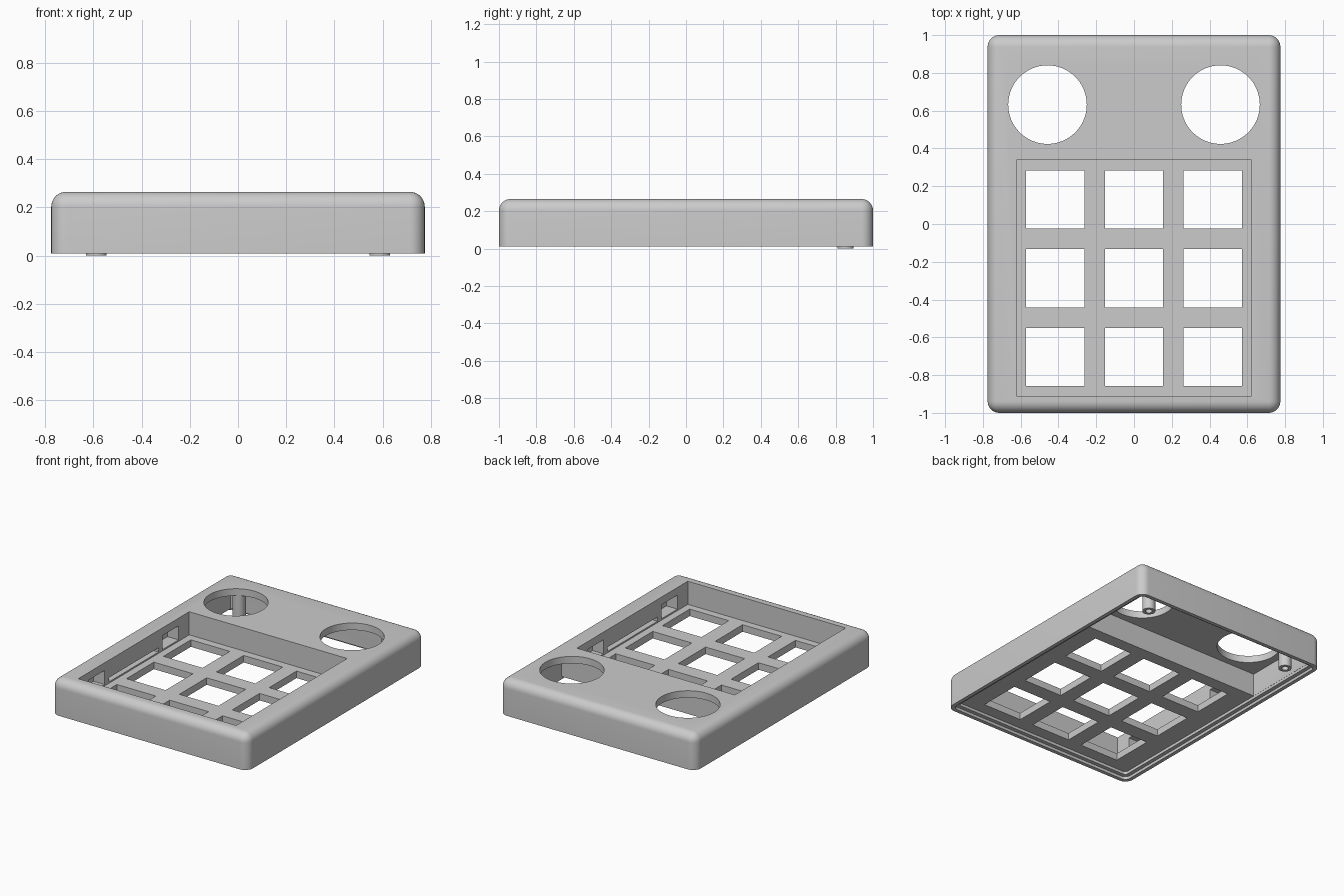
import bpy, bmesh, math
from mathutils import Matrix

old = bpy.data.objects.get("Cube")
if old:
    bpy.data.objects.remove(old, do_unlink=True)

grey = bpy.data.materials.new("matte_grey")
grey.use_nodes = True
grey.diffuse_color = (0.6, 0.6, 0.6, 1)
grey.node_tree.nodes["Principled BSDF"].inputs["Base Color"].default_value = (0.6, 0.6, 0.6, 1)


def finish(bm, name):
    mesh = bpy.data.meshes.new(name)
    bm.to_mesh(mesh)
    bm.free()
    mesh.materials.append(grey)
    obj = bpy.data.objects.new(name, mesh)
    bpy.context.collection.objects.link(obj)
    return obj


def box(name, x, y, z, radius=0, round_top=False):
    """Box from (low, high) ranges, with optional rounded edges."""
    bm = bmesh.new()
    bmesh.ops.create_cube(bm, size=1)
    for v in bm.verts:
        v.co = [r[0] if c < 0 else r[1] for c, r in zip(v.co, (x, y, z))]
    if radius:
        def wanted(e):
            upright = abs(e.verts[0].co.z - e.verts[1].co.z) > 0.001
            top = min(v.co.z for v in e.verts) > z[1] - 0.001
            return upright or (round_top and top)
        bmesh.ops.bevel(bm, geom=[e for e in bm.edges if wanted(e)], offset=radius,
                        segments=8, profile=0.5, affect='EDGES')
    return finish(bm, name)


def cylinder(name, x, y, z, radius, sides=64):
    bm = bmesh.new()
    bmesh.ops.create_cone(bm, cap_ends=True, segments=sides, radius1=radius, radius2=radius,
                          depth=z[1] - z[0],
                          matrix=Matrix.Translation((x, y, (z[0] + z[1]) / 2)))
    return finish(bm, name)


def cut(target, cutters):
    """Subtract each cutter, bake the result and remove the cutters."""
    for c in cutters:
        c.hide_render = True
        mod = target.modifiers.new("cut", 'BOOLEAN')
        mod.operation = 'DIFFERENCE'
        mod.solver = 'EXACT'
        mod.object = c
    bpy.context.view_layer.update()
    deps = bpy.context.evaluated_depsgraph_get()
    baked = bpy.data.meshes.new_from_object(target.evaluated_get(deps))
    target.modifiers.clear()
    target.data = baked
    for c in cutters:
        bpy.data.objects.remove(c, do_unlink=True)


def smooth(obj):
    bpy.ops.object.select_all(action='DESELECT')
    obj.select_set(True)
    bpy.context.view_layer.objects.active = obj
    bpy.ops.object.shade_smooth_by_angle(angle=math.radians(30))


# Rounded outer case
case = box("case_shell", (-0.775, 0.775), (-1, 1), (0.01, 0.265), 0.062, True)

# Underside: stepped lip, shallow space under the key plate, deep rear chamber
cutters = [
    box("lip", (-0.748, 0.748), (-0.973, 0.973), (-0.1, 0.03), 0.04),
    box("underside", (-0.72, 0.72), (-0.945, 0.945), (-0.1, 0.05), 0.02),
    box("rear_chamber", (-0.719, 0.719), (0.375, 0.944), (-0.1, 0.215)),
    # Key well in the top
    box("key_well", (-0.623, 0.623), (-0.91, 0.34), (0.1, 0.4)),
]

# Three by three key openings
size, pitch, centre_y = 0.154, 0.417, -0.287
for i in (-1, 0, 1):
    for j in (-1, 0, 1):
        cx, cy = i * pitch, centre_y + j * pitch
        cutters.append(box("key_opening", (cx - size, cx + size), (cy - size, cy + size), (-0.1, 0.15)))

for side in (-1, 1):
    # Round knob openings
    cutters.append(cylinder("knob_opening", side * 0.458, 0.632, (0.12, 0.4), 0.208))
    # Pockets in the side walls of the key well
    xs = sorted((side * 0.6, side * 0.71))
    for j in (-1, 1):
        cy = centre_y + j * pitch
        cutters.append(box("pocket", xs, (cy - 0.09, cy + 0.09), (0.11, 0.21)))
    cutters.append(box("long_pocket", xs, (centre_y - 0.28, centre_y + 0.28), (0.11, 0.14)))

cut(case, cutters)
smooth(case)

# Hollow screw posts under the rear corners
for side, label in ((-1, "right"), (1, "left")):
    x, y = side * 0.588, 0.853
    post = cylinder(label + "_screw_post", x, y, (0, 0.22), 0.043, 32)
    cut(post, [cylinder("screw_hole", x, y, (-0.1, 0.18), 0.022, 32)])
    smooth(post)
